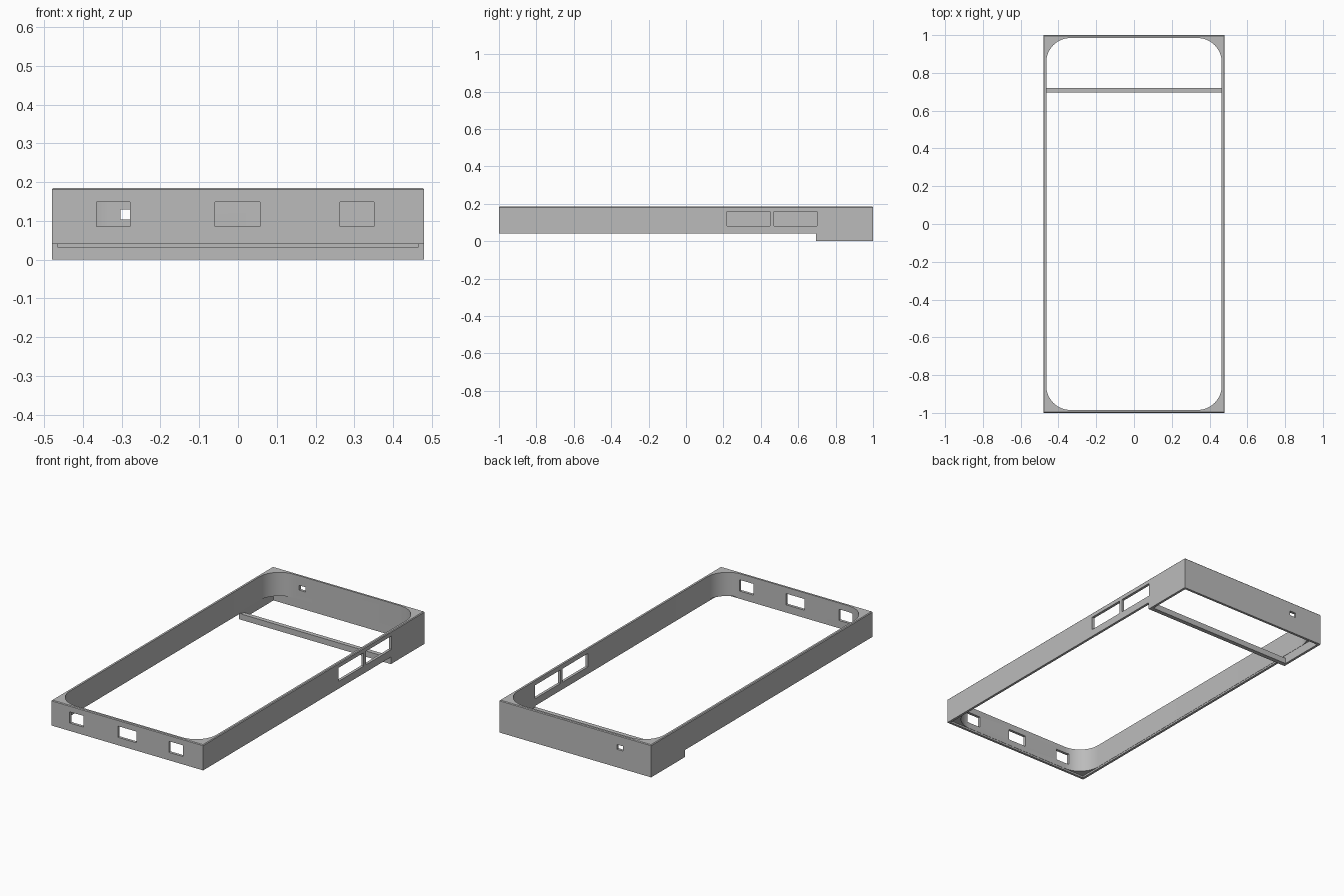
import bpy, bmesh, math

default = bpy.data.objects.get("Cube")
if default:
    bpy.data.objects.remove(default, do_unlink=True)

GREY = (0.5, 0.5, 0.5, 1)
grey = bpy.data.materials.new("plain grey")
grey.use_nodes = True
grey.diffuse_color = GREY
grey.node_tree.nodes["Principled BSDF"].inputs["Base Color"].default_value = GREY

HALF_X, HALF_Y, TOP, BOTTOM = 0.48, 1.0, 0.185, 0.04
WALL, STEP_Z, BLOCK_Y = 0.0155, 0.05, 0.695


def prism(name, points, offset, bevel_top=0):
    """Extrude a closed outline along the offset vector."""
    bm = bmesh.new()
    face = bm.faces.new([bm.verts.new(p) for p in points])
    grown = bmesh.ops.extrude_face_region(bm, geom=[face])["geom"]
    bmesh.ops.translate(bm, vec=offset, verts=[v for v in grown if isinstance(v, bmesh.types.BMVert)])
    bmesh.ops.recalc_face_normals(bm, faces=bm.faces)
    if bevel_top:
        rim = [e for e in bm.edges if all(v.co.z > TOP - 0.001 for v in e.verts)]
        bmesh.ops.bevel(bm, geom=rim, offset=bevel_top, segments=1, affect='EDGES')
    mesh = bpy.data.meshes.new(name)
    bm.to_mesh(mesh)
    bm.free()
    mesh.materials.append(grey)
    obj = bpy.data.objects.new(name, mesh)
    bpy.context.collection.objects.link(obj)
    return obj


def box(name, x0, x1, y0, y1, z0, z1):
    return prism(name, [(x0, y0, z0), (x1, y0, z0), (x1, y1, z0), (x0, y1, z0)], (0, 0, z1 - z0))


def rounded_outline(hx, hy, r, z, steps=12):
    points = []
    for i, (sx, sy) in enumerate([(1, 1), (-1, 1), (-1, -1), (1, -1)]):
        for k in range(steps + 1):
            a = math.pi / 2 * (i + k / steps)
            points.append((sx * (hx - r) + r * math.cos(a), sy * (hy - r) + r * math.sin(a), z))
    return points


def cut(target, cutter):
    cutter.hide_render = True
    mod = target.modifiers.new("cut", 'BOOLEAN')
    mod.operation = 'DIFFERENCE'
    mod.solver = 'EXACT'
    mod.object = cutter
    bpy.context.view_layer.objects.active = target
    bpy.ops.object.modifier_apply(modifier=mod.name)
    bpy.data.objects.remove(cutter, do_unlink=True)


# Outer shell: side profile with the deeper block at the back
profile = [(-HALF_Y, BOTTOM), (BLOCK_Y, BOTTOM), (BLOCK_Y, 0), (HALF_Y, 0), (HALF_Y, TOP), (-HALF_Y, TOP)]
frame = prism("frame", [(-HALF_X, y, z) for y, z in profile], (2 * HALF_X, 0, 0), bevel_top=0.004)

# Rounded opening above, square recess below
ix, iy = HALF_X - WALL, HALF_Y - WALL
cut(frame, prism("opening", rounded_outline(ix, iy, 0.128, STEP_Z - 0.005), (0, 0, 0.3)))
sx, sy = ix + 0.0015, iy + 0.0015
cut(frame, box("recess", -sx, sx, -sy, sy, -0.1, STEP_Z))

# Front ports
for x0, x1 in [(-0.365, -0.278), (-0.059, 0.057), (0.263, 0.351)]:
    cut(frame, box("port", x0, x1, -1.1, -0.9, 0.085, 0.149))
# Side windows
for y0, y1 in [(0.22, 0.45), (0.47, 0.70)]:
    cut(frame, box("window", 0.4, 0.6, y0, y1, 0.082, 0.159))
# Small back hole
cut(frame, box("hole", -0.303, -0.263, 0.9, 1.1, 0.103, 0.13))

# Cross bar closing the front of the block
bar = box("cross_bar", -sx, sx, BLOCK_Y, 0.72, 0, 0.033)

# Smooth fillets, sharp edges
bpy.ops.object.select_all(action='DESELECT')
frame.select_set(True)
bpy.context.view_layer.objects.active = frame
bpy.ops.object.shade_smooth_by_angle(angle=math.radians(25))
